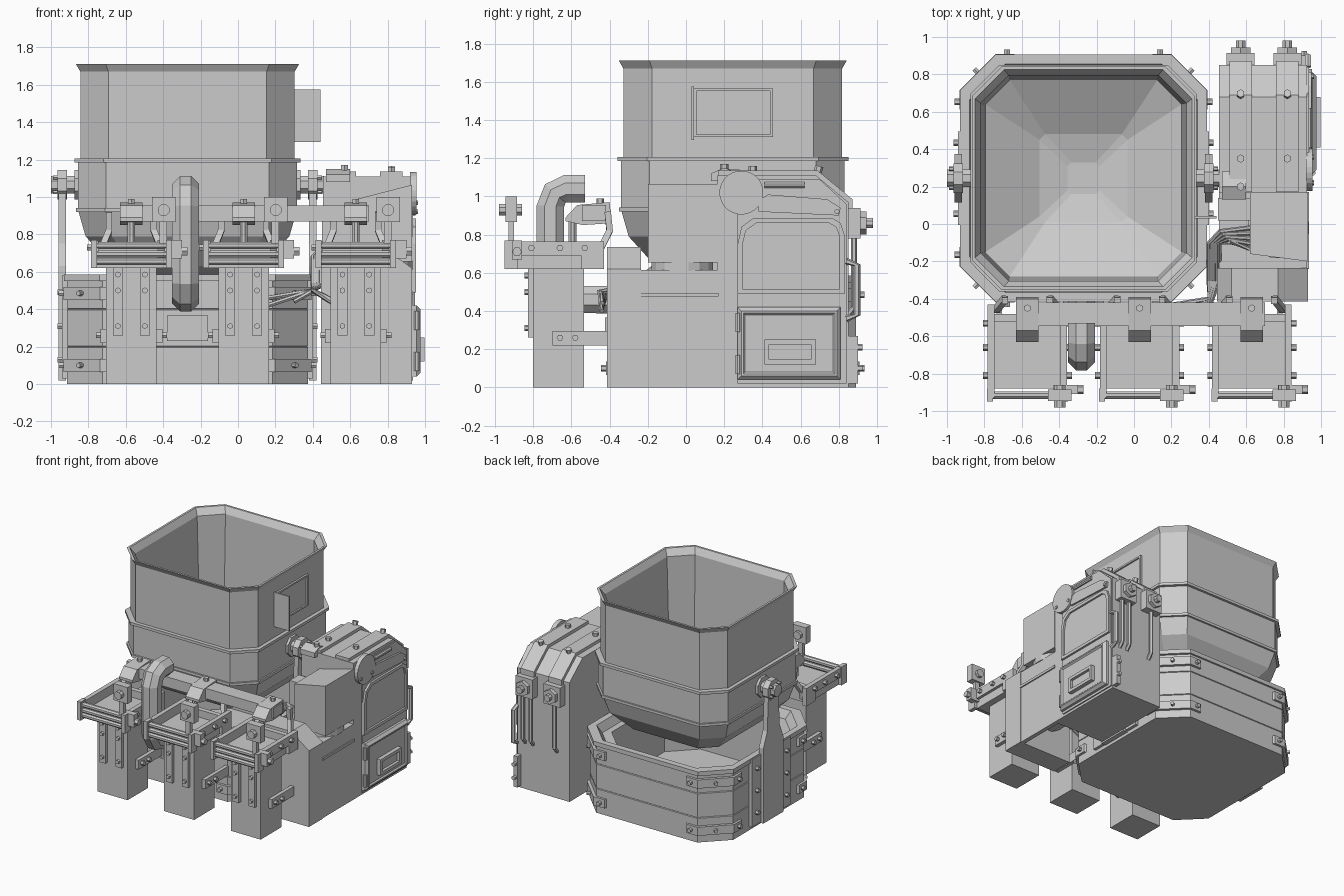
import bpy, bmesh, math
from mathutils import Vector as V

if "Cube" in bpy.data.objects:
    bpy.data.objects.remove(bpy.data.objects["Cube"])

CX, CY = -0.27, 0.245          # hopper / tub centre

def make(name, verts, faces):
    bm = bmesh.new()
    vs = [bm.verts.new(v) for v in verts]
    for f in faces:
        bm.faces.new([vs[i] for i in f])
    bmesh.ops.recalc_face_normals(bm, faces=bm.faces)
    me = bpy.data.meshes.new(name)
    bm.to_mesh(me); bm.free()
    ob = bpy.data.objects.new(name, me)
    bpy.context.collection.objects.link(ob)
    return ob

def loft(name, rings, loop=False):
    """Skin equal-length rings of points; cap both ends or close into a loop."""
    n, m = len(rings[0]), len(rings)
    faces = [[r*n+i, r*n+(i+1) % n, (r+1) % m*n+(i+1) % n, (r+1) % m*n+i]
             for r in range(m if loop else m-1) for i in range(n)]
    if not loop:
        faces += [list(range(n)), [(m-1)*n+i for i in range(n)]]
    return make(name, [p for r in rings for p in r], faces)

def place(p, axis, a):
    return {'x': (a, p[0], p[1]), 'y': (p[0], a, p[1]), 'z': (p[0], p[1], a)}[axis]

def prism(name, pts, axis, a0, a1):
    return loft(name, [[place(p, axis, a) for p in pts] for a in (a0, a1)])

def rect(a0, a1, b0, b1):
    return [(a0, b0), (a1, b0), (a1, b1), (a0, b1)]

def box(name, x0, x1, y0, y1, z0, z1):
    return prism(name, rect(x0, x1, y0, y1), 'z', z0, z1)

def tube(name, path, r, n=6):
    """Sweep a regular polygon along a path."""
    path = [V(p) for p in path]
    rings = []
    up = V((1, 0, 0)) if abs((path[1]-path[0]).normalized().x) < 0.9 else V((0, 0, 1))
    for i, p in enumerate(path):
        t = (path[min(i+1, len(path)-1)] - path[max(i-1, 0)]).normalized()
        u = (up - t*up.dot(t)).normalized()
        w = t.cross(u)
        k = [(math.tau*(j+.5)/n) for j in range(n)]
        rings.append([p + u*r*math.cos(a) + w*r*math.sin(a) for a in k])
    return loft(name, rings)

def rod(name, a, b, r, n=8):
    return tube(name, [a, b], r, n)

def bolt(p, d, r=.017, h=.025):
    p, d = V(p), V(d).normalized()
    rod('bolt', p - d*.005, p + d*h, r, 6)

def octagon(h, c, z, cx=CX, cy=CY):
    q = [(h, -h+c), (h, h-c), (h-c, h), (-h+c, h), (-h, h-c), (-h, -h+c), (-h+c, -h), (h-c, -h)]
    return [(cx+x, cy+y, z) for x, y in q]

def frame(name, pts, x0, x1, w, floor):
    """Raised border on a +x face with a sunken centre."""
    ys, zs = [p[0] for p in pts], [p[1] for p in pts]
    my, mz = (min(ys)+max(ys))/2, (min(zs)+max(zs))/2
    sy, sz = 1-2*w/(max(ys)-min(ys)), 1-2*w/(max(zs)-min(zs))
    ins = [(my+(y-my)*sy, mz+(z-mz)*sz) for y, z in pts]
    return loft(name, [[place(p, 'x', a) for p in q]
                       for q, a in ((pts, x0), (pts, x1), (ins, x1), (ins, floor))])

# Hopper shell: outside going up, flared lip, inside going down to the funnel floor
loft('hopper', [octagon(h, c, z) for z, h, c in (
    (.58, .30, .08), (.63, .40, .11), (.79, .545, .14), (.93, .585, .15), (1.2, .585, .15),
    (1.2, .573, .15), (1.67, .573, .15), (1.712, .597, .16), (1.712, .58, .155),
    (1.66, .55, .15), (.84, .525, .13), (.68, .235, .03), (.64, .085, .02))])
for z, h in ((1.195, .605), (.93, .597)):
    loft('hopper_band', [octagon(a, .155, b) for a, b in
         ((h-.03, z-.01), (h, z-.01), (h, z+.012), (h-.03, z+.012))], True)
# Hopper hatch and its opened door
frame('hatch_frame', rect(.04, .455, 1.31, 1.565), .29, .318, .014, .305)
box('hatch_door', .30, .44, .03, .042, 1.295, 1.575)

# Tub: three planks with fine grooves, rim and inner ledge
rings = [(.0, .645)]
for z in (.2, .4):
    rings += [(z-.004, .645), (z, .639), (z+.004, .645)]
rings += [(.55, .645), (.55, .66), (.585, .66), (.585, .61), (.52, .58), (.52, .53), (.1, .53)]
loft('tub', [octagon(h, .19, z) for z, h in rings])
for sx in (-1, 1):
    for sy in (-1, 1):
        for z in (.1, .485):
            o, i, c, e = .664, .63, .195, .10
            pts = [(o, o-c-e), (o, o-c), (o-c, o), (o-c-e, o), (i-c-.08, i), (i-c, i), (i, i-c), (i, i-c-.08)]
            prism('corner_strap', [(CX+sx*x, CY+sy*y) for x, y in pts], 'z', z-.035, z+.035)
            bolt((CX+sx*o, CY+sy*(o-c-.06), z), (sx, 0, 0))
            bolt((CX+sx*(o-c-.06), CY+sy*o, z), (0, sy, 0))
            bolt((CX+sx*(o-c/2), CY+sy*(o-c/2), z), (sx, sy, 0), .015)
box('tub_front_panel', -.38, -.16, -.425, -.39, .23, .365)

# Trunnion supports on both sides of the hopper
for s in (-1, 1):
    x = lambda d: CX + s*d
    half = [(.13, .02), (.13, .63), (.08, .75), (.065, 1.03)]
    prism('trunnion_plate', [(CY+a, b) for a, b in half] + [(CY-a, b) for a, b in half[::-1]],
          'x', x(.65), x(.69))
    rod('trunnion_axle', (x(.57), CY, 1.065), (x(.73), CY, 1.065), .05)
    rod('trunnion_collar', (x(.57), CY, 1.065), (x(.605), CY, 1.065), .085)
    rod('trunnion_head', (x(.645), CY, 1.065), (x(.695), CY, 1.065), .085)
    for t in (-1, 1):
        box('trunnion_flange', *sorted((x(.64), x(.67))), CY+t*.19-.06, CY+t*.19+.06, .03, .58)
        for z in (.13, .31, .49):
            bolt((x(.67), CY+t*.19, z), (s, 0, 0))
        for a in (-.04, .04):
            bolt((x(.69), CY+t*.05, 1.065+a), (s, 0, 0), .012, .03)

# Three front legs with clamp heads
for cx in (-.57, .03, .63):
    box('leg', cx-.135, cx+.135, -.8, -.535, 0, .63)
    box('clamp_floor', cx-.19, cx+.19, -.88, -.48, .62, .69)
    box('clamp_back', cx-.19, cx+.19, -.52, -.48, .66, .75)
    for s in (-1, 1):
        box('clamp_rail', cx+s*.195-.018, cx+s*.195+.018, -.93, -.44, .69, .765)
        box('clamp_cheek', cx+s*.20-.016, cx+s*.20+.016, -.95, -.88, .62, .77)
        box('clamp_rear_cheek', cx+s*.195-.018, cx+s*.195+.018, -.55, -.43, .62, .765)
        for y in (-.81, -.66, -.53):
            bolt((cx+s*.213, y, .73), (s, 0, 0), .018)
        box('leg_strap', cx+s*.072-.027, cx+s*.072+.027, -.827, -.795, .26, .63)
        for z in (.31, .5, .585):
            bolt((cx+s*.072, -.827, z), (0, -1, 0), .016, .02)
        box('leg_bracket', cx+s*.15-.015, cx+s*.15+.015, -.70, -.40, .22, .295)
        for y in (-.66, -.58):
            bolt((cx+s*.165, y, .26), (s, 0, 0))
        tube('swing_link', [(cx+s*.12, -.41, .92), (cx+s*.12, -.40, .82), (cx+s*.16, -.45, .72),
                            (cx+s*.16, -.46, .66)], .024, 4)
    for z in (.655, .695, .74):
        rod('clamp_roller', (cx-.2, -.915, z), (cx+.2, -.915, z), .021)
    # Upright screw block on the right corner
    box('screw_post', cx+.15, cx+.19, -.93, -.90, .74, .90)
    box('screw_block', cx+.11, cx+.235, -.945, -.885, .865, 1.0)
    rod('screw', (cx+.172, -.98, .93), (cx+.172, -.86, .93), .033)
    box('screw_bracket', cx+.14, cx+.27, -.91, -.86, .67, .77)
    bolt((cx+.27, -.885, .71), (1, 0, 0), .025, .03)
    # Swing arm up to the cross bar
    prism('bar_arm', [(-.63, .87), (-.63, .89), (-.57, .955), (-.40, .97), (-.39, .86), (-.54, .85)],
          'x', cx-.06, cx+.06)
    rod('bar_pin', (cx, -.595, .75), (cx, -.595, .88), .022)
    bolt((cx, -.45, .965), (0, 0, 1), .02)
box('cross_bar', -.62, .70, -.545, -.42, .87, .955)

# Bent octagonal pipe in front of the tub
tube('pipe', [(-.28, -.53, 1.04), (-.28, -.63, 1.04), (-.28, -.685, 1.015), (-.28, -.71, .95),
              (-.28, -.71, .54), (-.28, -.68, .49), (-.28, -.57, .46), (-.28, -.38, .46)], .078, 8)

# Machine housing on the right; the lower part is a shell open underneath
box('lower_side_panel', .89, .925, -.25, .18, 0, .615)
box('lower_top_panel', .455, .925, -.25, .18, .58, .615)
box('lower_ledge', .89, .935, -.24, .17, .475, .495)
rod('lower_drum', (.66, -.24, .36), (.66, .17, .36), .16, 12)
prism('front_cover', [(.445, 0), (.93, 0), (.93, .62), (.77, .735), (.52, .735), (.445, .64)], 'y', -.415, -.235)
prism('main_housing', [(.165, 0), (.165, 1.11), (.68, 1.11), (.85, .97), (.85, 0)], 'x', .455, .925)
loft('cowl', [[(.62, y0, .655), (.93, y1, .655), (.93, y1, 1.065), (.62, y0, .985)]
              for y0, y1 in ((-.16, -.2), (.165, .165))])
box('cowl_duct', .45, .65, .02, .14, .615, .90)
rod('turntable_ring', (.77, -.02, .61), (.77, -.02, .66), .165, 16)
for i, x in enumerate((.57, .82)):           # straps over the housing and rear hubs
    prism('housing_strap', [(.17, 1.10), (.17, 1.135), (.69, 1.135), (.872, .985), (.872, .80),
                            (.84, .80), (.84, .96), (.67, 1.10)], 'x', x-.06, x+.06)
    for y in (.35, .69):
        bolt((x, y, 1.13), (0, .3 if y > .5 else 0, 1), .022, .03)
    box('rear_hub_base', x-.075, x+.075, .85, .915, .78, .94)
    rod('rear_hub', (x, .91, .86), (x, .945, .86), .06, 6)
    rod('rear_hub_bolt', (x, .94, .86), (x, .98, .86), .028)
    for d in ((-.035, .035) if i else (0,)):
        tube('rear_cable', [(x+d, .88, .8), (x+d, .88, .42), (x+d, .845, .38)], .016)
prism('front_lug', [(.13, 1.08), (.13, 1.12), (.2, 1.15), (.28, 1.12), (.28, 1.08)], 'x', .47, .60)
bolt((.57, .2, 1.14), (0, 0, 1), .022, .03)

# Right-hand face: side plate, window, disc and slot
prism('side_plate', [(.27, .02), (.84, .02), (.84, .96), (.70, 1.09), (.27, 1.09)], 'x', .92, .935)
frame('window', [(.27, .49), (.83, .49), (.83, .80), (.81, .86), (.77, .885), (.35, .885), (.29, .84), (.27, .75)],
      .93, .952, .025, .937)
prism('upper_trim', [(.38, .92), (.80, .90), (.81, .94), (.74, .985), (.43, 1.01), (.38, .98)], 'x', .93, .95)
rod('side_disc', (.92, .29, 1.02), (.955, .29, 1.02), .115, 24)
for y, z in ((.22, .97), (.36, .97), (.79, .92)):
    bolt((.95, y, z), (1, 0, 0), .014, .012)
rod('side_slot', (.938, .41, 1.06), (.938, .62, 1.06), .016)

# Lower door with stepped border and inset panel
loft('lower_door', [[place(p, 'x', x) for p in rect(.27+d, .81-d, .04+d, .42-d)]
                    for d, x in ((0, .92), (0, .955), (.02, .975), (.03, .975), (.04, .965))])
frame('door_panel', rect(.41, .68, .12, .25), .96, .998, .025, .975)
for z in (.12, .34):
    rod('door_hinge', (.955, .275, z-.05), (.955, .275, z+.05), .016)
# Rear grab handle and bolts
tube('rear_handle', [(.93, .84, .66), (.93, .895, .64), (.93, .895, .38), (.93, .84, .36)], .018)
box('rear_plate', .89, .925, .84, .9, .02, .27)
for z in (.10, .21):
    bolt((.91, .9, z), (0, 1, 0))

# Cable bundle between cowl and the front of the tub
for i, (x, z) in enumerate(((.16, .46), (.16, .42), (.30, .44), (.52, .44), (.56, .40))):
    o = .014*i
    tube('cable', [(.62, -.02-o*2, .69), (.46+o, -.04-o, .74), (.40+o, -.10, .68),
                   (.40+o, -.30, .53), (.40, -.40-o, .50), (x, -.44, z)], .013)
